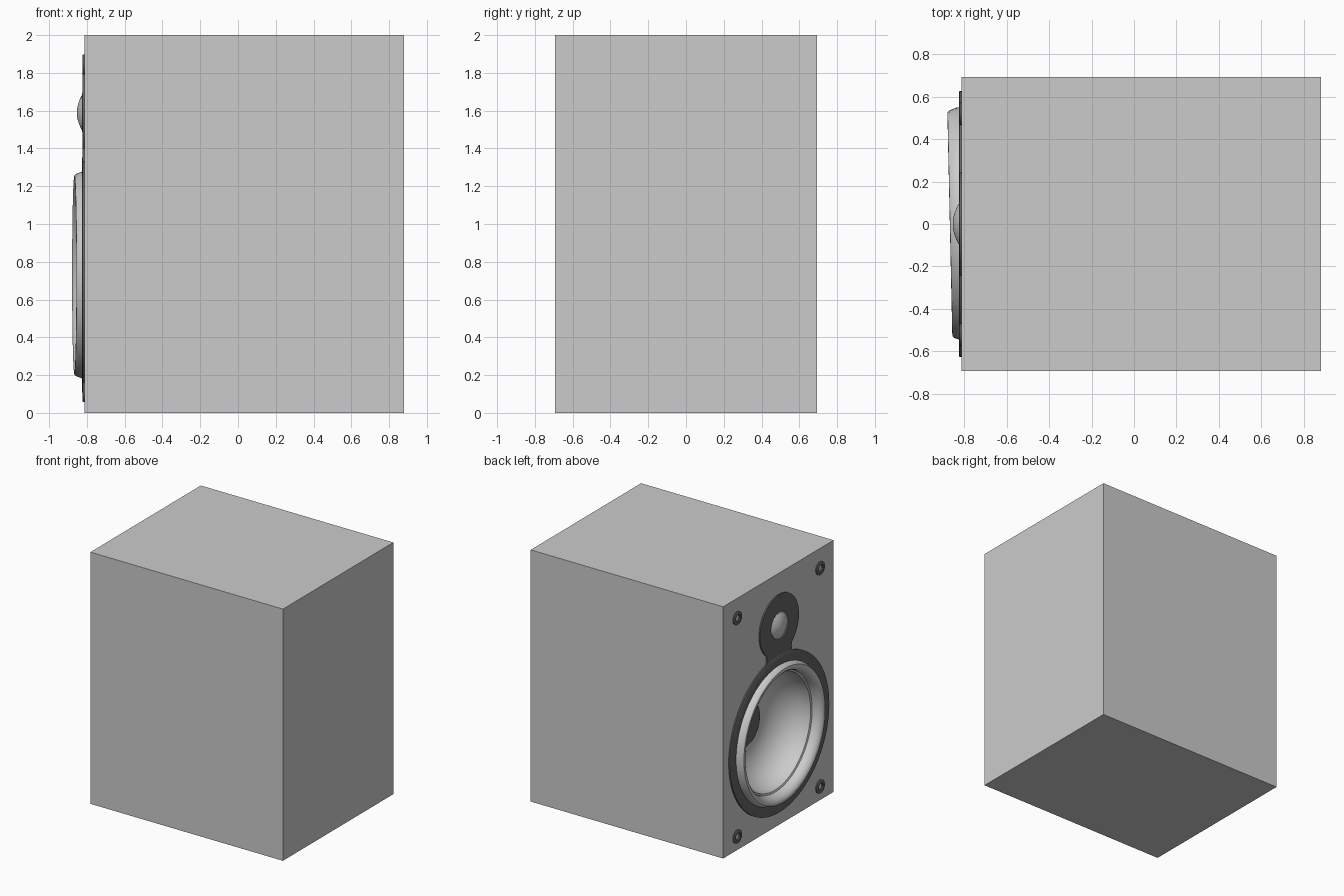
import bpy, bmesh, math
from mathutils import Matrix

if "Cube" in bpy.data.objects:
    bpy.data.objects.remove(bpy.data.objects["Cube"])

FACE = -0.812      # x of the baffle, which faces -x
WZ, TZ = 0.73, 1.59  # woofer and tweeter heights

dark = bpy.data.materials.new("dark_trim")
dark.diffuse_color = (0.13, 0.13, 0.13, 1)
dark.use_nodes = True
dark.node_tree.nodes["Principled BSDF"].inputs["Base Color"].default_value = dark.diffuse_color


def finish(name, bm, mat=None, smooth=True, origin=(0, 0, 0)):
    bmesh.ops.remove_doubles(bm, verts=bm.verts, dist=1e-5)
    bmesh.ops.recalc_face_normals(bm, faces=bm.faces)
    me = bpy.data.meshes.new(name)
    bm.to_mesh(me)
    bm.free()
    ob = bpy.data.objects.new(name, me)
    bpy.context.collection.objects.link(ob)
    ob.location = origin
    if mat:
        me.materials.append(mat)
    if smooth:
        bpy.ops.object.select_all(action='DESELECT')
        bpy.context.view_layer.objects.active = ob
        ob.select_set(True)
        bpy.ops.object.shade_smooth_by_angle(angle=math.radians(35))
    return ob


def lathe(name, profile, y, z, mat=None, steps=64, closed=False):
    """Spin (radius, height out of baffle) points about the x axis."""
    bm = bmesh.new()
    vs = [bm.verts.new((-d, r, 0)) for r, d in profile]
    es = [bm.edges.new(p) for p in zip(vs, vs[1:])]
    if closed:
        es.append(bm.edges.new((vs[-1], vs[0])))
    bmesh.ops.spin(bm, geom=vs + es, cent=(0, 0, 0), axis=(1, 0, 0),
                   angle=2 * math.pi, steps=steps)
    return finish(name, bm, mat, True, (FACE, y, z))


# cabinet with a round woofer opening
bm = bmesh.new()
bmesh.ops.create_cube(bm, size=1, matrix=Matrix.Translation(((FACE + 0.88) / 2, 0, 1))
                      @ Matrix.Diagonal((0.88 - FACE, 1.386, 2, 1)))
cabinet = finish("cabinet", bm, smooth=False)
cutter = lathe("woofer_cutter", [(0, 0.2), (0.545, 0.2), (0.545, -0.5), (0, -0.5)], 0, WZ)
cutter.hide_render = True
cutter.hide_set(True)
cut = cabinet.modifiers.new("opening", 'BOOLEAN')
cut.object = cutter
cut.solver = 'EXACT'

# woofer flange
lathe("woofer_flange", [(0.625, 0), (0.625, 0.010), (0.62, 0.013), (0.535, 0.013), (0.535, 0)],
      0, WZ, dark, 96, True)

# surround and cone, mounted at a slight tilt
surround = [(0.553, -0.025), (0.548, 0.012), (0.535, 0.047), (0.527, 0.054), (0.515, 0.055),
            (0.498, 0.048), (0.482, 0.03), (0.472, 0.008), (0.468, -0.02)]
bowl = []
for i in range(13):
    t = i / 12 * math.pi / 2
    bowl.append((0.17 + 0.285 * math.cos(t), -0.025 - 0.255 * math.sin(t)))
cone = lathe("woofer_cone", surround + bowl, 0, WZ, None, 96)
cap = lathe("dust_cap", [(0.18, -0.28), (0.165, -0.27), (0.12, -0.262), (0.06, -0.256), (0, -0.254)],
            0, WZ, dark)
for ob in (cone, cap):
    ob.rotation_euler.z = 0.022

# tweeter plate: disc with a neck running into the flange
outline = [(0.175, 1.30), (0.175, 1.325), (0.158, 1.345), (0.152, 1.37)]
for i in range(49):
    a = math.radians(-50 + 280 * i / 48)
    outline.append((0.245 * math.cos(a), TZ + 0.245 * math.sin(a)))
outline += [(-y, z) for y, z in reversed(outline[:4])]
bm = bmesh.new()
f = bm.faces.new([bm.verts.new((FACE, y, z)) for y, z in outline])
ext = bmesh.ops.extrude_face_region(bm, geom=[f])
bmesh.ops.translate(bm, vec=(-0.010, 0, 0),
                    verts=[g for g in ext["geom"] if isinstance(g, bmesh.types.BMVert)])
finish("tweeter_plate", bm, dark)

# tweeter dome
dome = [(0.108, 0.005), (0.104, 0.013)]
for i in range(9):
    t = i / 8
    r = 0.1 * (1 - t)
    dome.append((r, 0.010 + 0.031 * (1 - (r / 0.1) ** 2)))
lathe("tweeter_dome", dome, 0, TZ)

# grille sockets in the corners
for y in (-0.52, 0.52):
    for z in (0.11, 1.845):
        lathe("grille_socket", [(0.053, 0), (0.053, 0.008), (0.047, 0.012), (0.03, 0.012),
                                (0.024, 0.007), (0.024, 0)], y, z, dark, 24, True)
